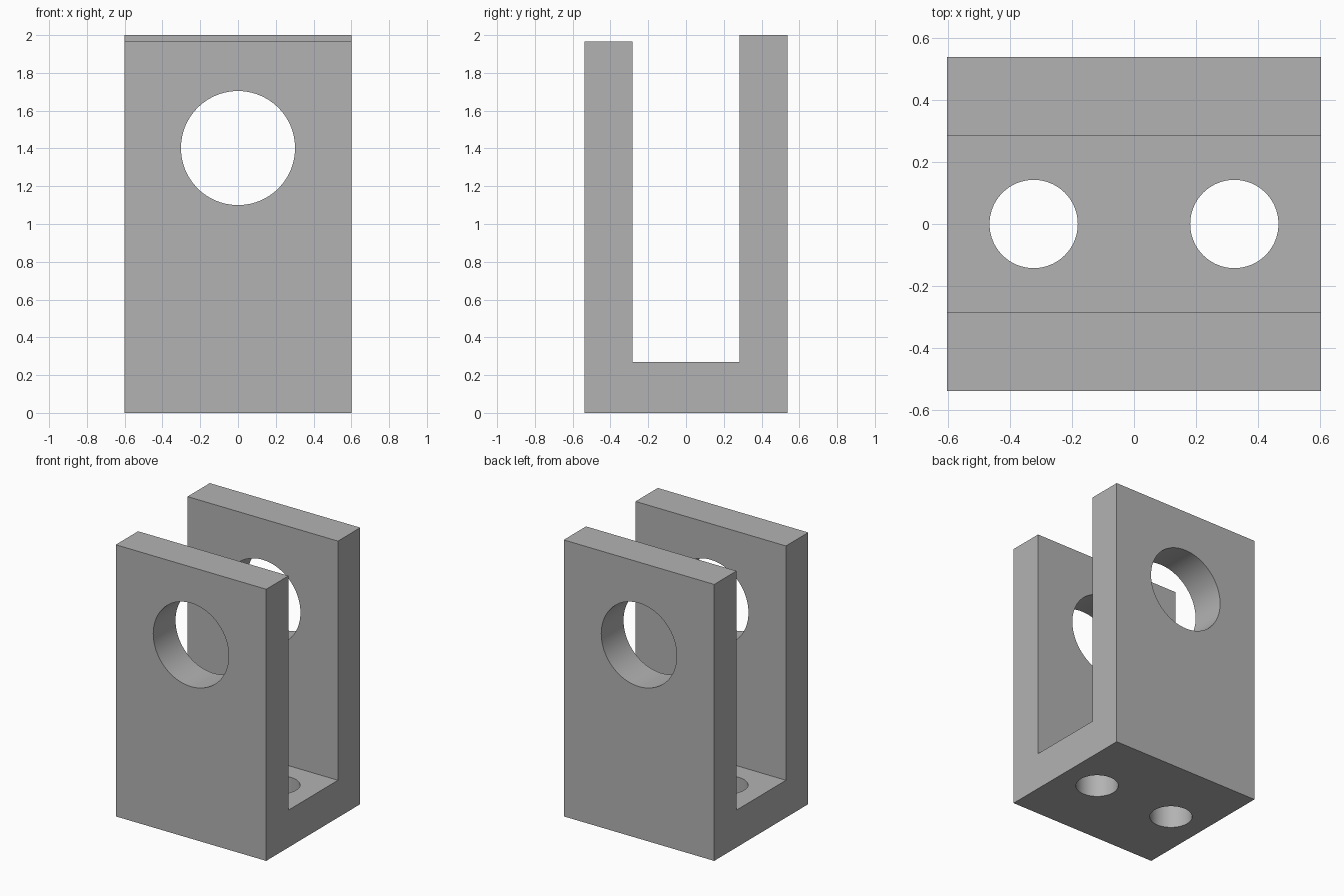
import bpy
import bmesh
import math

cube = bpy.data.objects.get("Cube")
if cube:
    bpy.data.objects.remove(cube, do_unlink=True)

# Main dimensions
HALF_WIDTH = 0.602
OUTER, INNER = 0.5375, 0.2825
FLOOR, FRONT_TOP, BACK_TOP = 0.27, 1.965, 2.0

grey = bpy.data.materials.new("plain grey")
grey.use_nodes = True
colour = (0.45, 0.45, 0.45, 1)
grey.diffuse_color = colour
grey.node_tree.nodes["Principled BSDF"].inputs["Base Color"].default_value = colour


def extruded_bracket():
    """U-shaped side profile extruded across the width."""
    profile = [(-OUTER, 0), (OUTER, 0), (OUTER, BACK_TOP), (INNER, BACK_TOP),
               (INNER, FLOOR), (-INNER, FLOOR), (-INNER, FRONT_TOP), (-OUTER, FRONT_TOP)]
    bm = bmesh.new()
    face = bm.faces.new([bm.verts.new((-HALF_WIDTH, y, z)) for y, z in profile])
    result = bmesh.ops.extrude_face_region(bm, geom=[face])
    moved = [v for v in result["geom"] if isinstance(v, bmesh.types.BMVert)]
    bmesh.ops.translate(bm, verts=moved, vec=(2 * HALF_WIDTH, 0, 0))
    bmesh.ops.recalc_face_normals(bm, faces=bm.faces)
    mesh = bpy.data.meshes.new("clevis_bracket")
    bm.to_mesh(mesh)
    bm.free()
    mesh.materials.append(grey)
    obj = bpy.data.objects.new("clevis_bracket", mesh)
    bpy.context.collection.objects.link(obj)
    return obj


def drill(target, name, radius, depth, location, rotation=(0, 0, 0)):
    """Cut a round hole through the target."""
    bpy.ops.mesh.primitive_cylinder_add(vertices=96, radius=radius, depth=depth,
                                        location=location, rotation=rotation)
    cutter = bpy.context.object
    cutter.name = name
    cutter.hide_render = True
    cutter.data.materials.append(grey)
    mod = target.modifiers.new(name, "BOOLEAN")
    mod.operation = "DIFFERENCE"
    mod.solver = "EXACT"
    mod.object = cutter
    bpy.ops.object.select_all(action="DESELECT")
    target.select_set(True)
    bpy.context.view_layer.objects.active = target
    bpy.ops.object.modifier_apply(modifier=mod.name)
    bpy.data.objects.remove(cutter, do_unlink=True)


bracket = extruded_bracket()

# Pin hole through both arms
drill(bracket, "pin_hole", 0.302, 2, (0, 0, 1.402), (math.pi / 2, 0, 0))

# Pair of bolt holes through the base
for side, x in (("right", -0.323), ("left", 0.323)):
    drill(bracket, side + "_bolt_hole", 0.142, 0.8, (x, 0, 0.1))

bpy.ops.object.shade_smooth_by_angle(angle=math.radians(30))
